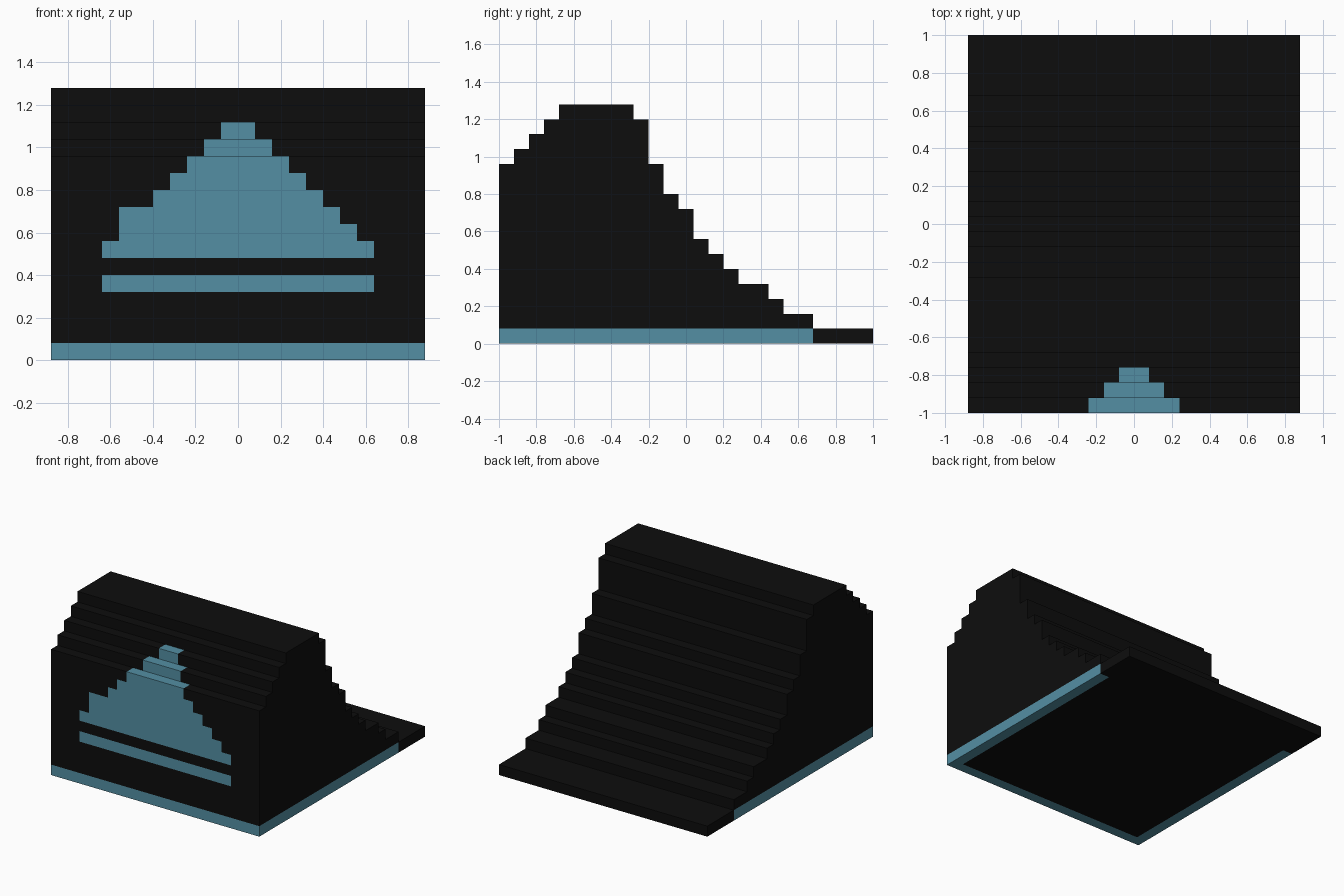
import bpy, bmesh, math

if "Cube" in bpy.data.objects:
    bpy.data.objects.remove(bpy.data.objects["Cube"])

U = 0.08            # block size
NX, NY = 22, 25     # blocks across and deep
# Block height of each slice from front to back
HEIGHTS = [12, 13, 14, 15] + [16] * 5 + [15, 12, 10, 9, 7, 6, 5, 4, 4, 3, 2, 2] + [1] * 4
# Emblem rows on the front: z row -> (blocks left, blocks right) of the centre
EMBLEM = {4: (8, 8), 6: (8, 8), 7: (7, 7), 8: (7, 6), 9: (5, 5), 10: (4, 4),
          11: (3, 3), 12: (2, 2), 13: (1, 1)}


def material(name, rgb):
    m = bpy.data.materials.new(name)
    m.diffuse_color = (*rgb, 1)
    m.use_nodes = True
    m.node_tree.nodes["Principled BSDF"].inputs["Base Color"].default_value = m.diffuse_color
    return m


black = material("black", (0.004, 0.004, 0.004))
blue = material("dusty blue", (0.088, 0.275, 0.37))


def solid(x, y, z):
    return 0 <= x < NX and 0 <= y < NY and 0 <= z < HEIGHTS[y]


def part_of(x, y, z):
    # Trim runs round the bottom edge, stopping short of the back lip
    if z == 0 and y < 21 and (y == 0 or x in (0, NX - 1)):
        return "base_trim"
    # Emblem follows the stepped front
    if z in EMBLEM and y == max(0, z - 11):
        left, right = EMBLEM[z]
        if NX // 2 - left <= x < NX // 2 + right:
            return "front_emblem"
    return "stepped_body"


def build(name, mat):
    """Outer skin of all blocks in one part, merged into large flat faces."""
    bm = bmesh.new()
    for y in range(NY):
        for z in range(HEIGHTS[y]):
            for x in range(NX):
                if part_of(x, y, z) != name:
                    continue
                for axis in range(3):
                    for side in (0, 1):
                        n = [x, y, z]
                        n[axis] += 2 * side - 1
                        if solid(*n):
                            continue
                        quad = []
                        for a, b in ((0, 0), (1, 0), (1, 1), (0, 1)):
                            c = [x, y, z]
                            c[axis] += side
                            c[(axis + 1) % 3] += a
                            c[(axis + 2) % 3] += b
                            quad.append(bm.verts.new(((c[0] - NX / 2) * U,
                                                      (c[1] - NY / 2) * U, c[2] * U)))
                        bm.faces.new(quad if side else quad[::-1])
    bmesh.ops.remove_doubles(bm, verts=bm.verts, dist=U / 100)
    bmesh.ops.dissolve_limit(bm, angle_limit=math.radians(1),
                             verts=bm.verts, edges=bm.edges)
    mesh = bpy.data.meshes.new(name)
    bm.to_mesh(mesh)
    bm.free()
    mesh.materials.append(mat)
    bpy.context.collection.objects.link(bpy.data.objects.new(name, mesh))


build("stepped_body", black)
build("front_emblem", blue)
build("base_trim", blue)
